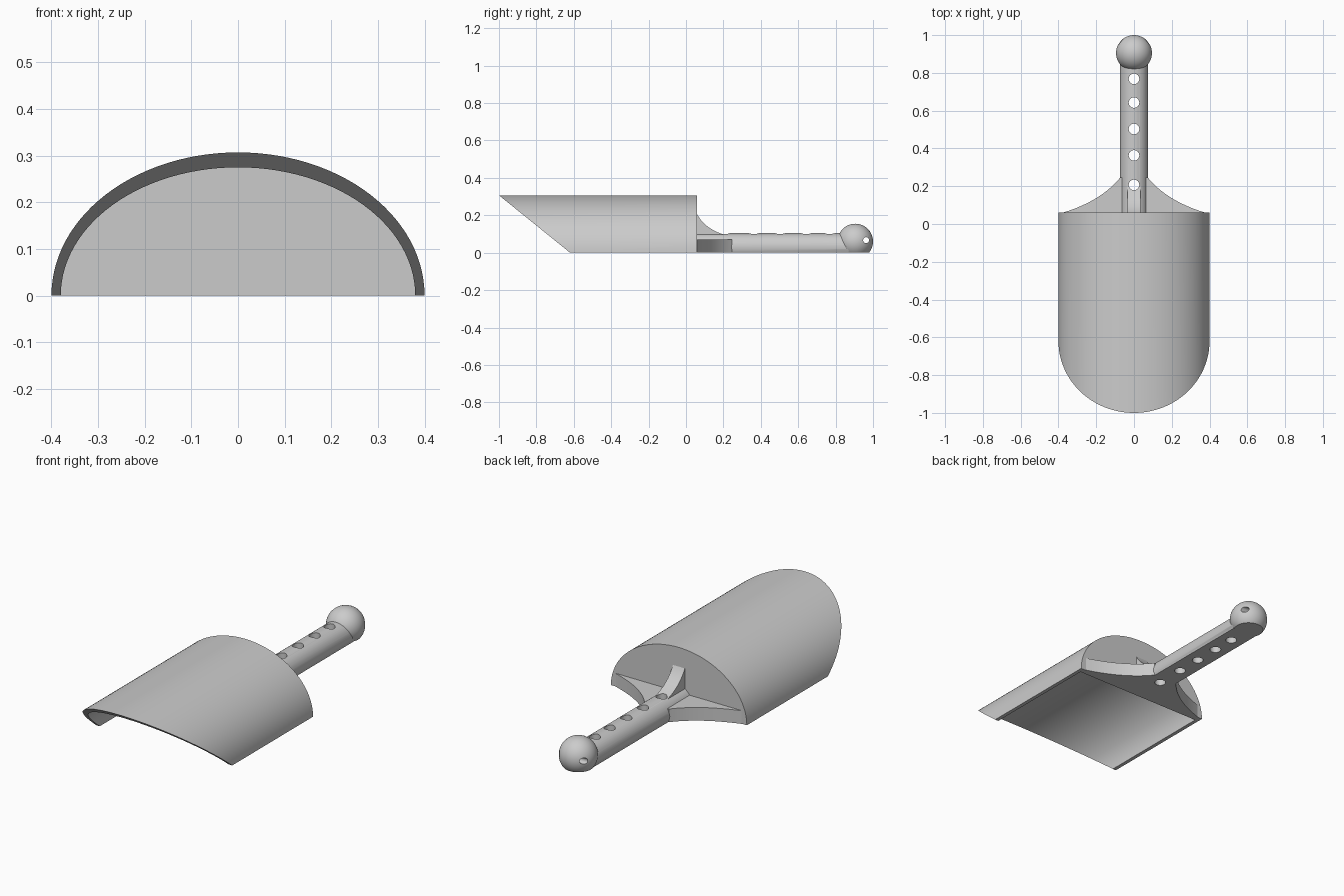
import bpy, bmesh, math
from mathutils import Matrix, Vector

if "Cube" in bpy.data.objects:
    bpy.data.objects.remove(bpy.data.objects["Cube"])


def make_object(name, bm):
    bmesh.ops.recalc_face_normals(bm, faces=bm.faces)
    mesh = bpy.data.meshes.new(name)
    bm.to_mesh(mesh)
    bm.free()
    obj = bpy.data.objects.new(name, mesh)
    bpy.context.collection.objects.link(obj)
    return obj


def flatten_base(bm):
    """Trim everything below z = 0 and cap the cut."""
    cut = bmesh.ops.bisect_plane(bm, geom=bm.verts[:] + bm.edges[:] + bm.faces[:],
                                 plane_co=(0, 0, 0), plane_no=(0, 0, 1), clear_inner=True)
    edges = [e for e in cut["geom_cut"] if isinstance(e, bmesh.types.BMEdge)]
    bmesh.ops.holes_fill(bm, edges=edges)


def cylinder(name, radius, length, center, axis, segments, flat=False):
    bm = bmesh.new()
    rot = Matrix.Rotation(math.pi / 2, 4, axis) if axis != "Z" else Matrix()
    bmesh.ops.create_cone(bm, cap_ends=True, segments=segments, radius1=radius,
                          radius2=radius, depth=length,
                          matrix=Matrix.Translation(center) @ rot)
    if flat:
        flatten_base(bm)
    return make_object(name, bm)


def prism(name, points, offset):
    """Extrude a planar outline by a vector."""
    bm = bmesh.new()
    face = bm.faces.new([bm.verts.new(p) for p in points])
    ext = bmesh.ops.extrude_face_region(bm, geom=[face], use_keep_orig=True)
    verts = [v for v in ext["geom"] if isinstance(v, bmesh.types.BMVert)]
    bmesh.ops.translate(bm, verts=verts, vec=offset)
    return make_object(name, bm)


def curve(a, b, c, steps=14):
    a, b, c = Vector(a), Vector(b), Vector(c)
    return [a * (1 - t) ** 2 + b * 2 * t * (1 - t) + c * t * t
            for t in (i / steps for i in range(steps + 1))]


def combine(target, other, operation):
    mod = target.modifiers.new("combine", "BOOLEAN")
    mod.operation, mod.object, mod.solver = operation, other, "EXACT"
    bpy.context.view_layer.objects.active = target
    bpy.ops.object.modifier_apply(modifier=mod.name)
    bpy.data.objects.remove(other)


def smooth(obj):
    bpy.ops.object.select_all(action="DESELECT")
    obj.select_set(True)
    bpy.context.view_layer.objects.active = obj
    bpy.ops.object.shade_smooth_by_angle(angle=math.radians(30))


# Scoop: elliptical half shell with slanted mouth and closed back wall
N, H, BACK = 56, 0.307, 0.06
bm = bmesh.new()
rows = []
for i in range(N + 1):
    c, s = math.cos(math.pi * i / N), max(0, math.sin(math.pi * i / N))
    zo, zi = H * s, 0.275 * s
    mouth = lambda z: -0.62 - 0.38 * z / H
    rows.append([bm.verts.new(p) for p in (
        (0.4 * c, BACK, zo), (0.4 * c, mouth(zo), zo),
        (0.38 * c, mouth(zi), zi), (0.38 * c, 0.03, zi))])
for a, b in zip(rows, rows[1:]):
    for k in range(3):
        bm.faces.new((a[k], a[k + 1], b[k + 1], b[k]))
bm.faces.new([r[0] for r in rows])
bm.faces.new([r[3] for r in rows])
# underside rim of the two sides and the back wall
bm.faces.new(rows[0] + rows[-1][::-1])
scoop = make_object("scoop", bm)
smooth(scoop)

# Handle bar with flat underside
handle = cylinder("handle", 0.075, 0.82, (0, 0.46, 0.03), "X", 48, flat=True)

# Round knob at the end
bm = bmesh.new()
bmesh.ops.create_uvsphere(bm, u_segments=48, v_segments=24, radius=0.095,
                          matrix=Matrix.Translation((0, 0.905, 0.06)))
flatten_base(bm)
combine(handle, make_object("knob", bm), "UNION")

# Flared side brace joining handle to back wall
flare = curve((0.37, 0.062, 0), (0.17, 0.125, 0), (0.072, 0.247, 0))
left = [Vector((-p.x, p.y, 0)) for p in reversed(flare)]
outline = [Vector((0.37, 0.05, 0))] + flare + left + [Vector((-0.37, 0.05, 0))]
combine(handle, prism("side_brace", outline, (0, 0, 0.07)), "UNION")

# Upright rib above the handle
rib = curve((-0.035, 0.06, 0.205), (-0.035, 0.1, 0.13), (-0.035, 0.2, 0.098))
rib = [Vector((-0.035, 0.05, 0.05)), Vector((-0.035, 0.05, 0.205))] + rib \
    + [Vector((-0.035, 0.2, 0.05))]
combine(handle, prism("top_rib", rib, (0.07, 0, 0)), "UNION")

# Row of grip holes and a hanging hole through the knob
for y in (0.207, 0.363, 0.503, 0.643, 0.768):
    combine(handle, cylinder("grip_hole", 0.028, 0.6, (0, y, 0.05), "Z", 32), "DIFFERENCE")
combine(handle, cylinder("hanging_hole", 0.016, 0.4, (0, 0.963, 0.067), "Y", 24), "DIFFERENCE")
smooth(handle)
